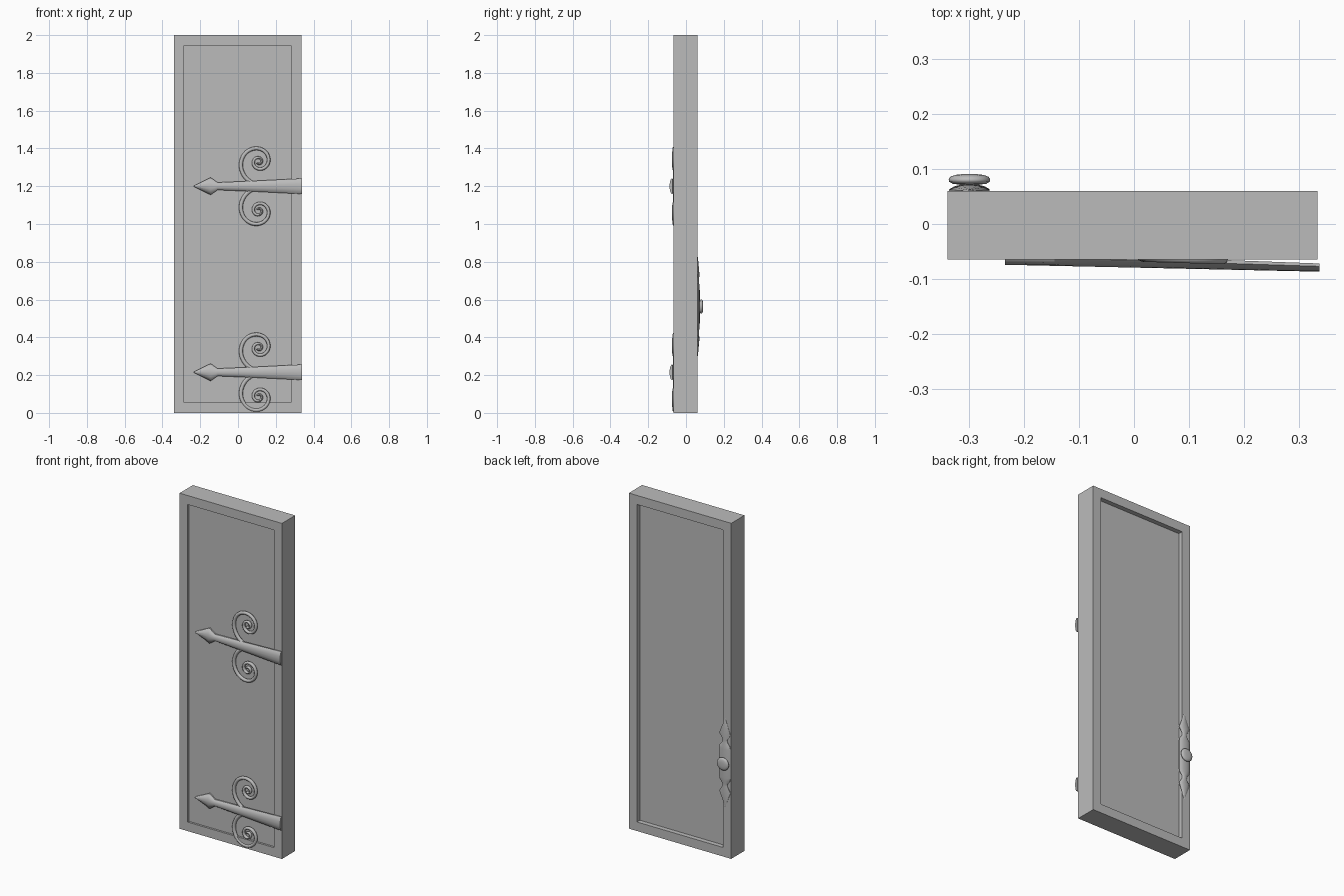
import bpy, bmesh, math
from mathutils import Vector

old = bpy.data.objects.get("Cube")
if old:
    bpy.data.objects.remove(old, do_unlink=True)

grey = bpy.data.materials.new("plain grey")
grey.use_nodes = True
colour = (0.5, 0.5, 0.5, 1)
grey.diffuse_color = colour
grey.node_tree.nodes["Principled BSDF"].inputs["Base Color"].default_value = colour


def finish(name, bm, smooth=None):
    bmesh.ops.recalc_face_normals(bm, faces=bm.faces)
    mesh = bpy.data.meshes.new(name)
    bm.to_mesh(mesh)
    bm.free()
    mesh.materials.append(grey)
    ob = bpy.data.objects.new(name, mesh)
    bpy.context.collection.objects.link(ob)
    if smooth:
        bpy.ops.object.select_all(action="DESELECT")
        ob.select_set(True)
        bpy.context.view_layer.objects.active = ob
        bpy.ops.object.shade_smooth_by_angle(angle=math.radians(smooth))
    return ob


def loft(bm, rings):
    """Skin a row of equal rings and cap both ends."""
    rows = [[bm.verts.new(p) for p in ring] for ring in rings]
    n = len(rows[0])
    for a, b in zip(rows, rows[1:]):
        for i in range(n):
            j = (i + 1) % n
            bm.faces.new((a[i], a[j], b[j], b[i]))
    bm.faces.new(rows[0])
    bm.faces.new(rows[-1])


# Half-round section: (across, out), each from 0 to 1
SECTION = [(-1, 0), (-1, 0.35), (-0.75, 0.72), (-0.4, 0.93), (0, 1),
           (0.4, 0.93), (0.75, 0.72), (1, 0.35), (1, 0)]

# Door slab with a recessed panel on each side
X0, X1, FRONT, BACK = -0.34, 0.335, -0.065, 0.06
bm = bmesh.new()
bmesh.ops.create_cube(bm, size=1)
for v in bm.verts:
    v.co = ((X0 + X1) / 2 + v.co.x * (X1 - X0),
            (FRONT + BACK) / 2 + v.co.y * (BACK - FRONT), v.co.z * 2 + 1)
bm.normal_update()
for side, depth in ((-1, 0.012), (1, 0.028)):
    face = next(f for f in bm.faces if f.normal.y * side > 0.9)
    bmesh.ops.inset_region(bm, faces=[face], thickness=0.076)
    ret = bmesh.ops.extrude_face_region(bm, geom=[face])
    bmesh.ops.translate(bm, vec=(0, -side * depth, 0),
                        verts=[e for e in ret["geom"] if isinstance(e, bmesh.types.BMVert)])
    if face.is_valid:
        bmesh.ops.delete(bm, geom=[face], context="FACES_ONLY")
    bm.normal_update()
finish("door_panel", bm)


def strap_back(x):
    return -0.06 - 0.021 * x - 0.005 * (x > 0.3)


def strap(name, z):
    """Tapered strap ending in an arrow head: (x, half height)."""
    bm = bmesh.new()
    rings = []
    for x, w in ((-0.235, 0.002), (-0.145, 0.046), (-0.108, 0.02),
                 (0.1, 0.029), (0.338, 0.041)):
        y0 = -0.0595 - 0.037 * x
        front = -0.0795 - 0.022 * x
        rings.append([(x, y0 + (front - y0) * o, z + a * w) for a, o in SECTION])
    loft(bm, rings)
    finish(name, bm, 35)


def scroll(name, z, side):
    """Spiral bar winding inwards, side is 1 above or -1 below the strap."""
    bm = bmesh.new()
    rings, steps, sides = [], 72, 8
    centre = Vector((0.11, 0, 0.13 * side))

    def point(t):
        r = 0.125 * 0.745 ** (t * 8.6)
        ang = -math.pi / 2 - t * 8.6 * math.pi / 2
        return centre + Vector((r * math.cos(ang), 0, side * r * math.sin(ang)))

    for i in range(steps + 1):
        t = i / steps
        p = point(t)
        along = (point(t + 0.002) - point(t - 0.002)).normalized()
        across = along.cross(Vector((0, 1, 0)))
        w = 0.011 - 0.0055 * t
        p += Vector((0, -0.0585 - 0.03 * p.x, z))
        rings.append([p + across * w * math.cos(k * math.tau / sides)
                      + Vector((0, 0.01 * math.sin(k * math.tau / sides), 0))
                      for k in range(sides)])
    loft(bm, rings)
    finish(name, bm, 60)


for label, z in (("upper", 1.2), ("lower", 0.215)):
    strap(label + "_hinge_strap", z)
    scroll(label + "_hinge_top_scroll", z, 1)
    scroll(label + "_hinge_bottom_scroll", z, -1)

# Handle plate with a spear point at each end: (height, half width, thickness)
HX, HZ = -0.3, 0.563
half = [(0.262, 0.001, 0.003), (0.172, 0.037, 0.011), (0.138, 0.015, 0.009),
        (0.122, 0.018, 0.010), (0.102, 0.034, 0.012), (0.085, 0.037, 0.013)]
stations = half + [(-h, w, t) for h, w, t in reversed(half)]
bm = bmesh.new()
loft(bm, [[(HX + a * w, BACK - 0.002 + o * (t + 0.002), HZ + h) for a, o in SECTION]
          for h, w, t in stations])
finish("handle_plate", bm, 35)

# Round knob turned about the y axis: (radius, distance from the door)
bm = bmesh.new()
profile = [(0.018, 0.005), (0.018, 0.012), (0.03, 0.013), (0.037, 0.017), (0.038, 0.021),
           (0.035, 0.026), (0.026, 0.0295), (0.012, 0.031)]
loft(bm, [[(HX + r * math.cos(k * math.tau / 32), BACK + d, HZ + r * math.sin(k * math.tau / 32))
           for k in range(32)] for r, d in profile])
finish("door_knob", bm, 50)
